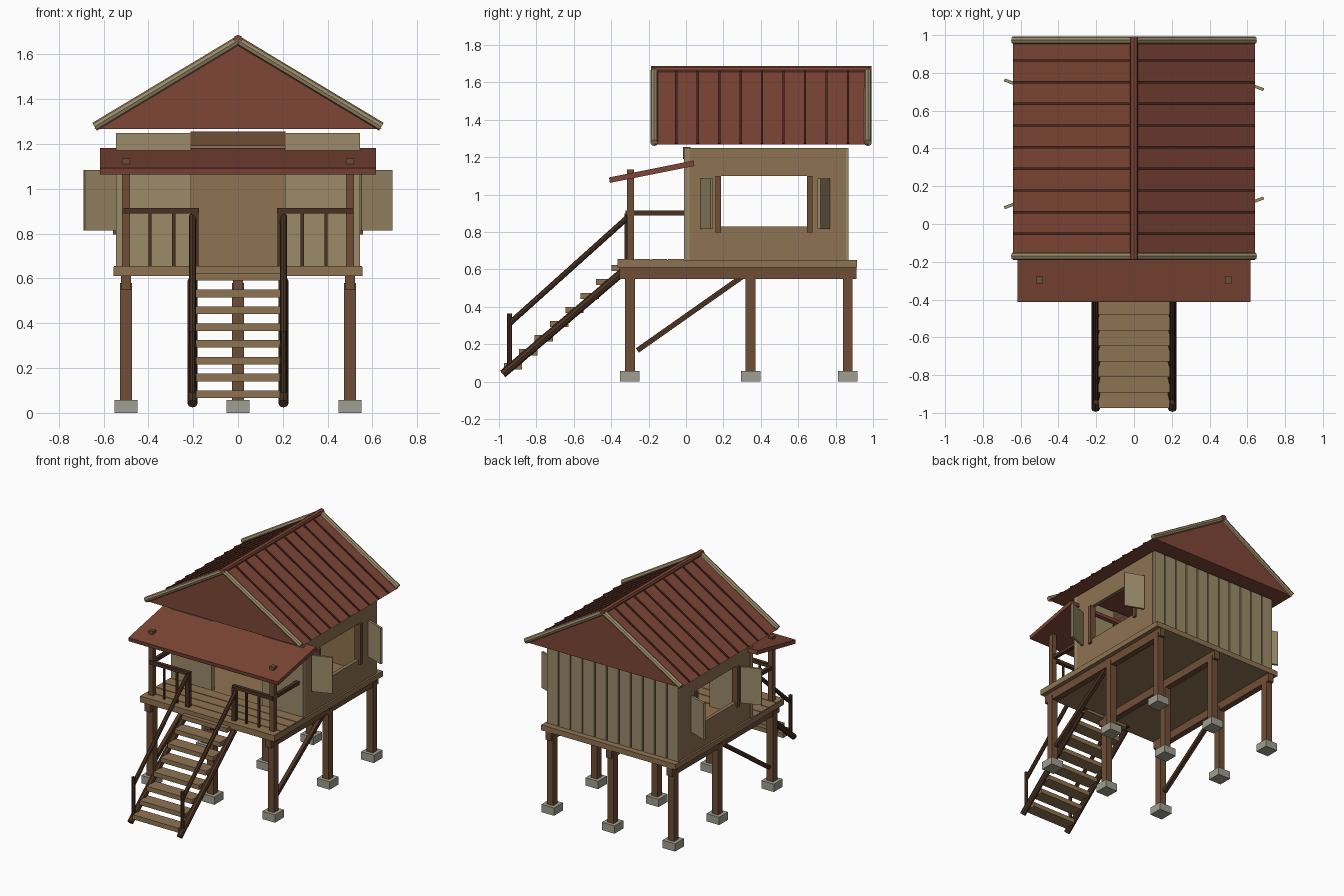
import bpy, bmesh
from mathutils import Vector, Matrix

if "Cube" in bpy.data.objects:
    bpy.data.objects.remove(bpy.data.objects["Cube"])


def material(name, hexcode):
    m = bpy.data.materials.new(name)
    rgb = [int(hexcode[i:i + 2], 16) / 255 for i in (0, 2, 4)]
    m.diffuse_color = [((c + 0.055) / 1.055) ** 2.4 for c in rgb] + [1]
    m.use_nodes = True
    m.node_tree.nodes["Principled BSDF"].inputs["Base Color"].default_value = m.diffuse_color
    return m


WALL = material("wall_wood", "8F7352")
BOARD = material("pale_board", "9C8B69")
POST = material("post_wood", "6E4E36")
DARK = material("dark_wood", "4A3222")
ROOF = material("red_roof", "7E4636")
RIB = material("roof_rib", "4E2A20")
STONE = material("stone", "A09F90")


def make(name, bm, mat):
    bmesh.ops.recalc_face_normals(bm, faces=bm.faces)
    me = bpy.data.meshes.new(name)
    bm.to_mesh(me)
    bm.free()
    me.materials.append(mat)
    ob = bpy.data.objects.new(name, me)
    bpy.context.collection.objects.link(ob)
    return ob


def box(name, x0, x1, y0, y1, z0, z1, mat):
    bm = bmesh.new()
    bmesh.ops.create_cube(bm, size=1)
    for v in bm.verts:
        v.co = ((x0 + x1) / 2 + v.co.x * (x1 - x0),
                (y0 + y1) / 2 + v.co.y * (y1 - y0),
                (z0 + z1) / 2 + v.co.z * (z1 - z0))
    return make(name, bm, mat)


def bar(name, p, q, mat, r=None, w=0.03, h=0.03):
    """Beam from p to q: an octagonal rod if r is given, else a w x h box."""
    p, q = Vector(p), Vector(q)
    d = q - p
    bm = bmesh.new()
    if r:
        bmesh.ops.create_cone(bm, cap_ends=True, segments=8, radius1=r, radius2=r, depth=d.length)
    else:
        bmesh.ops.create_cube(bm, size=1, matrix=Matrix.Diagonal((w, h, d.length, 1)))
    rot = d.to_track_quat('Z', 'Y').to_matrix().to_4x4()
    bm.transform(Matrix.Translation((p + q) / 2) @ rot)
    return make(name, bm, mat)


def prism(name, profile, axis, a, b, mat):
    """Extrude a 2D profile along x (profile is y,z) or y (profile is x,z)."""
    bm = bmesh.new()
    place = (lambda u, v, t: (t, u, v)) if axis == 'x' else (lambda u, v, t: (u, t, v))
    f = bm.faces.new([bm.verts.new(place(u, v, a)) for u, v in profile])
    ext = bmesh.ops.extrude_face_region(bm, geom=[f])
    move = Vector(place(0, 0, b - a))
    bmesh.ops.translate(bm, vec=move, verts=[g for g in ext['geom'] if isinstance(g, bmesh.types.BMVert)])
    return make(name, bm, mat)


# Stone footings, stilts and floor beams
for x in (-0.5, 0, 0.5):
    for y in (-0.3, 0.345, 0.865):
        box("footing", x - .052, x + .052, y - .052, y + .052, 0, .058, STONE)
        box("stilt", x - .026, x + .026, y - .026, y + .026, .058, .58, POST)
    box("floor_beam", x - .023, x + .023, -.355, .912, .548, .612, POST)

# Floor with porch planks
box("floor", -.555, .555, -.365, .915, .61, .65, WALL)
for i in range(4):
    y = -.365 + i * .09
    box("porch_plank", -.553, .553, y, y + .084, .648, .655, WALL)

# Walls: board panels beside an open doorway, plank-clad back
for s in (-1, 1):
    a, b = sorted((s * .21, s * .545))
    box("front_panel", a, b, -.01, .02, .65, 1.25, BOARD)
box("door_lintel", -.212, .212, -.016, .024, 1.19, 1.256, POST)
box("back_wall", -.54, .54, .832, .856, .65, 1.25, WALL)
for i in range(11):
    x = -.545 + i * .0992
    box("back_board", x, x + .09, .854, .87, .65, 1.25, BOARD)

for s in (-1, 1):
    a, b = sorted((s * .515, s * .542))
    # Side wall pieces around the window opening
    for y0, y1, z0, z1 in ((.02, .185, .65, 1.25), (.655, .85, .65, 1.25),
                           (.185, .655, .65, .83), (.185, .655, 1.10, 1.25)):
        box("side_wall", a, b, y0, y1, z0, z1, WALL)
    # Window jambs
    a, b = sorted((s * .51, s * .557))
    for y in (.172, .662):
        box("window_jamb", a, b, y - .014, y + .014, .797, 1.10, POST)
    # Open shutters
    for y_mid, t in ((.112, s), (.737, -s)):
        sh = bar("shutter", (s * .55, y_mid - t * .026, .95), (s * .688, y_mid + t * .026, .95), BOARD)
        bpy.data.objects.remove(sh)
        d = Vector((.138 * s, t * .052, 0)).normalized()
        n = Vector((-d.y, d.x, 0))
        bm = bmesh.new()
        bmesh.ops.create_cube(bm, size=1, matrix=Matrix.Diagonal((.148, .016, .27, 1)))
        m = Matrix((d, n, (0, 0, 1))).transposed().to_4x4()
        bm.transform(Matrix.Translation((s * .617, y_mid, .95)) @ m)
        make("shutter", bm, BOARD)
    # Diagonal brace
    bar("brace", (s * .5, -.26, .167), (s * .5, .31, .568), DARK, w=.028, h=.028)

    # Porch posts and railings
    x = s * .5
    box("porch_post", x - .018, x + .018, -.315, -.279, .65, 1.135, POST)
    bar("side_rail", (x, -.32, .902), (x, 0, .902), DARK, w=.026, h=.026)
    bar("front_rail", (s * .512, -.31, .902), (s * .175, -.31, .902), DARK, w=.026, h=.026)
    for bx in (.392, .287):
        box("baluster", s * bx - .007, s * bx + .007, -.317, -.303, .65, .895, DARK)
    box("newel", s * .192 - .015, s * .192 + .015, -.328, -.298, .6, .9, DARK)

    # Stair stringers, handrails and end posts
    x = s * .203
    bar("stringer", (x, -.98, .041), (x, -.335, .59), DARK, r=.022)
    bar("stair_rail", (x, -.945, .31), (x, -.31, .88), DARK, r=.015)
    bar("stair_post", (x, -.943, .09), (x, -.943, .365), DARK, r=.014)

# Stair treads
for i in range(8):
    y, z = -.925 + i * .0822, .083 + i * .075
    box("tread", -.188, .188, y - .049, y + .049, z - .017, z + .017, WALL)

# Sloping porch roof
prism("porch_roof", [(-.412, 1.092), (.04, 1.182), (.045, 1.153), (-.407, 1.063)],
      'x', -.617, .617, ROOF)

# Main gable roof with ribs, barge poles and ridge
EAVE, PEAK = 1.268, 1.665
prism("gable_roof", [(-.64, EAVE), (.64, EAVE), (0, PEAK)], 'y', -.172, .975, ROOF)
for s in (-1, 1):
    for i in range(10):
        y = -.052 + i * .1147
        if y < .95:
            bar("roof_rib", (s * .636, y, EAVE + .004), (0, y, PEAK + .002), RIB, w=.012, h=.012)
    for y in (-.17, .973):
        bar("barge_pole", (s * .64, y, 1.277), (0, y, 1.662), BOARD, r=.02)
bar("ridge_pole", (0, -.188, 1.666), (0, .992, 1.666), ROOF, r=.021)
